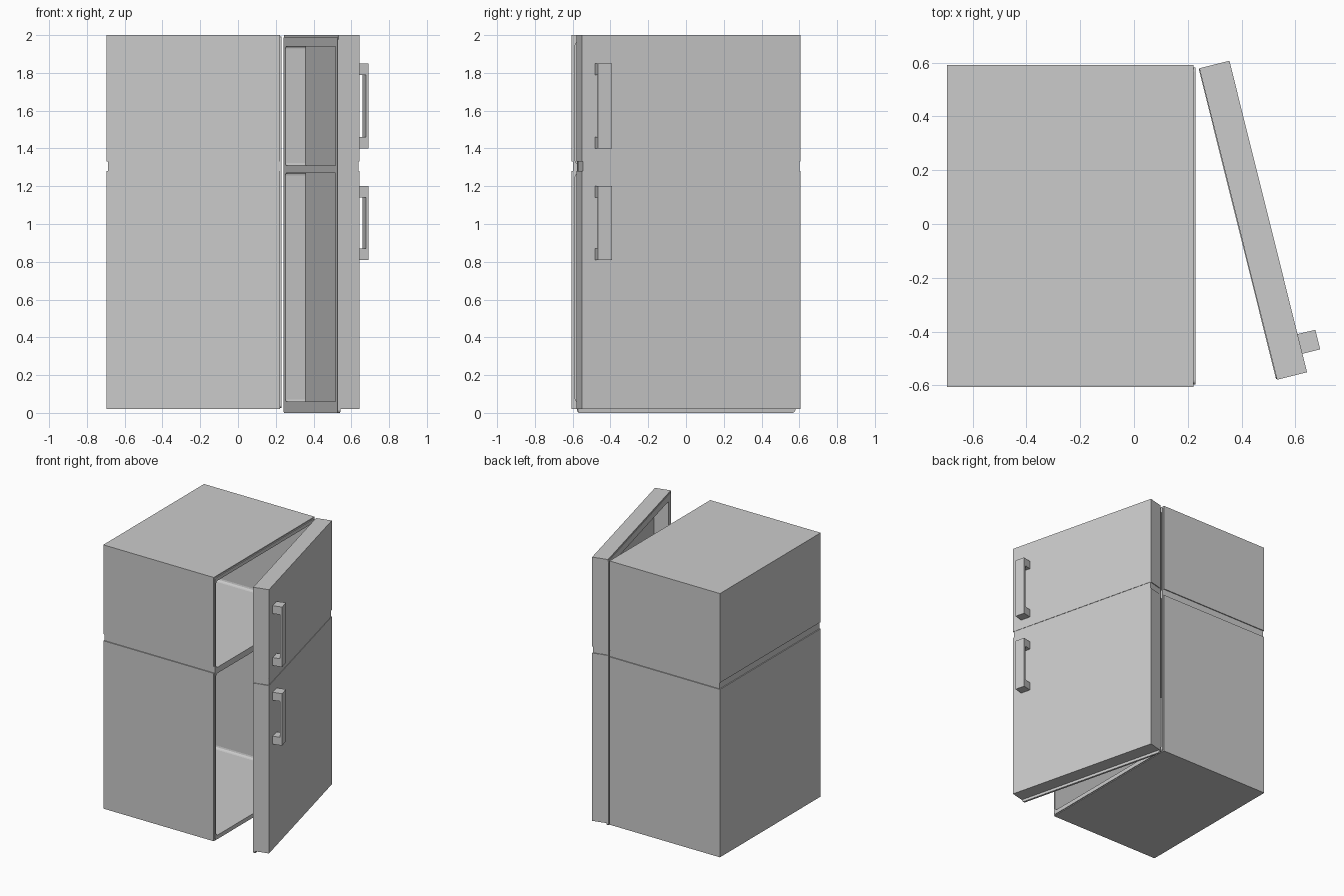
import bpy, bmesh, math
from mathutils import Matrix, Vector

if "Cube" in bpy.data.objects:
    bpy.data.objects.remove(bpy.data.objects["Cube"])


def box(name, lo, hi, bevel=0.0, axis=0):
    """Box from min and max corners; bevel rounds the edges running along the axis."""
    bm = bmesh.new()
    bmesh.ops.create_cube(bm, size=1)
    lo, hi = Vector(lo), Vector(hi)
    for v in bm.verts:
        v.co = Vector([(lo[i] + hi[i]) / 2 + v.co[i] * (hi[i] - lo[i]) for i in range(3)])
    if bevel:
        edges = [e for e in bm.edges
                 if abs((e.verts[0].co - e.verts[1].co)[axis]) > 1e-5]
        bmesh.ops.bevel(bm, geom=edges, offset=bevel, segments=3, affect='EDGES', profile=0.5)
    mesh = bpy.data.meshes.new(name)
    bm.to_mesh(mesh)
    bm.free()
    ob = bpy.data.objects.new(name, mesh)
    bpy.context.collection.objects.link(ob)
    return ob


def carve(parts, cutters):
    """Hollow every part with the cutters, then remove the cutters."""
    for ob in parts:
        for c in cutters:
            c.hide_render = True
            m = ob.modifiers.new("hollow", 'BOOLEAN')
            m.operation, m.solver, m.object = 'DIFFERENCE', 'EXACT', c
    bpy.context.view_layer.update()
    dg = bpy.context.evaluated_depsgraph_get()
    meshes = [bpy.data.meshes.new_from_object(ob.evaluated_get(dg)) for ob in parts]
    for ob, me in zip(parts, meshes):
        ob.modifiers.clear()
        ob.data = me
    for c in cutters:
        bpy.data.objects.remove(c)


# Cabinet: two boxes, a slightly recessed seam between them, and a front rim
X0, X1, Y0, Y1 = -0.69, 0.222, -0.605, 0.59
X0 = -0.695
cabinet = [
    box("cabinet_lower", (X0, Y0, 0.02), (X1, Y1, 1.28)),
    box("cabinet_upper", (X0, Y0, 1.33), (X1, Y1, 2.0)),
    box("cabinet_seam", (X0 + .007, Y0 + .007, 1.28), (X1, Y1 - .007, 1.33)),
    box("cabinet_rim", (X1 - .01, Y0 + .008, 0.025), (X1 + .007, Y1 - .008, 1.992), 0.015),
]
carve(cabinet, [
    box("cut_lower", (-0.675, -0.587, 0.055), (0.4, 0.572, 1.27), 0.02),
    box("cut_upper", (-0.675, -0.587, 1.315), (0.4, 0.572, 1.965), 0.02),
])

# Door in hinge space: x goes outward through the thickness, -y towards the free end
L, T = 1.193, 0.118
door = [
    box("door_lower", (0.003, -L, 0.02), (T, 0, 1.28)),
    box("door_upper", (0.003, -L, 1.33), (T, 0, 2.0)),
    box("door_seam", (0.003, -L + .006, 1.28), (T - .003, -.006, 1.33)),
    box("door_liner", (0, -L + .003, 0.0), (0.015, -.003, 1.99), 0.015),
]
carve(door, [
    box("cut_lower", (-0.1, -1.145, 0.06), (0.108, -0.05, 1.27), 0.012),
    box("cut_upper", (-0.1, -1.145, 1.31), (0.108, -0.05, 1.94), 0.012),
])

# Handles: a thin grip plate on two posts
HY0, HY1, HX = -1.122, -1.047, 0.186
for label, z0, z1, post in (("lower", 0.81, 1.20, 0.06), ("upper", 1.40, 1.85, 0.06)):
    door.append(box(f"{label}_handle_grip", (HX - .014, HY0, z0), (HX, HY1, z1)))
    for end, a, b in (("bottom", z0, z0 + post), ("top", z1 - post, z1)):
        door.append(box(f"{label}_handle_{end}_post", (T - .003, HY0, a), (HX - .014, HY1, b)))

# Swing the door open about its hinge
swing = Matrix.Translation((0.24, 0.578, 0)) @ Matrix.Rotation(math.radians(14), 4, 'Z')
for ob in door:
    ob.data.transform(swing)
